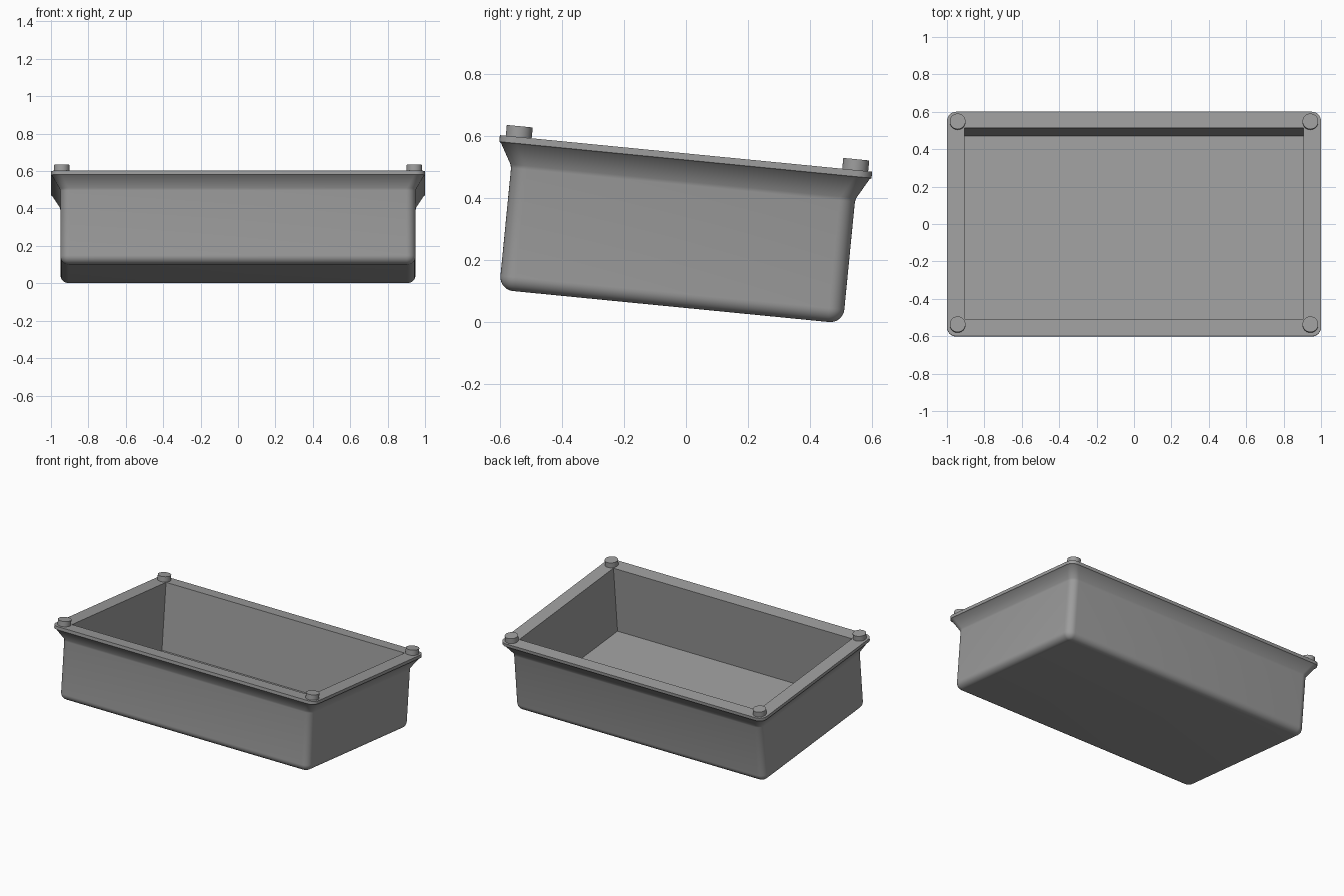
import bpy, bmesh, math
from mathutils import Matrix

if "Cube" in bpy.data.objects:
    bpy.data.objects.remove(bpy.data.objects["Cube"])

TILT = Matrix.Rotation(math.radians(-5.6), 4, 'X')
CY = -0.053          # tray centre along its own depth axis
SEG = 8              # segments per rounded corner
TOP = 0.542          # rim height in the tray's own frame

grey = bpy.data.materials.new("grey plastic")
grey.diffuse_color = (0.34, 0.34, 0.34, 1)
grey.use_nodes = True
grey.node_tree.nodes["Principled BSDF"].inputs["Base Color"].default_value = grey.diffuse_color


def finish(bm, name):
    bmesh.ops.recalc_face_normals(bm, faces=bm.faces)
    bm.transform(TILT)
    mesh = bpy.data.meshes.new(name)
    bm.to_mesh(mesh)
    bm.free()
    mesh.materials.append(grey)
    obj = bpy.data.objects.new(name, mesh)
    bpy.context.collection.objects.link(obj)
    bpy.ops.object.select_all(action='DESELECT')
    obj.select_set(True)
    bpy.context.view_layer.objects.active = obj
    bpy.ops.object.shade_smooth_by_angle(angle=math.radians(40))
    return obj


def ring(bm, hx, hy, r, z):
    """Rounded rectangle of vertices, corner by corner."""
    verts = []
    for c, (sx, sy) in enumerate([(1, 1), (-1, 1), (-1, -1), (1, -1)]):
        for i in range(SEG + 1):
            a = math.pi / 2 * (c + i / SEG)
            verts.append(bm.verts.new((sx * (hx - r) + r * math.cos(a),
                                       CY + sy * (hy - r) + r * math.sin(a), z)))
    return verts


def bridge(bm, a, b):
    for i in range(len(a)):
        j = (i + 1) % len(a)
        bm.faces.new((a[i], a[j], b[j], b[i]))


# Tray: rounded bottom, straight walls, flared collar, flat rim
bm = bmesh.new()
HX, HY, R, BOTTOM, ROUND = 0.95, 0.557, 0.05, 0.046, 0.045
sections = []
for i in range(SEG + 1):
    a = math.pi / 2 * i / SEG
    d = ROUND * (1 - math.sin(a))
    sections.append((HX - d, HY - d, R - d, BOTTOM + ROUND * (1 - math.cos(a))))
sections += [(HX, HY, R, 0.44), (0.953, 0.56, 0.05, 0.452),
             (0.993, 0.597, 0.05, 0.517), (1.0, 0.603, 0.05, 0.521),
             (1.0, 0.603, 0.05, TOP)]
rings = [ring(bm, *s) for s in sections]
for lower, upper in zip(rings, rings[1:]):
    bridge(bm, lower, upper)
bm.faces.new(rings[0])


# Sharp-cornered cavity
def cavity_corners(z):
    return [bm.verts.new((sx * 0.907, CY + 0.003 + sy * 0.513, z))
            for sx, sy in [(1, 1), (-1, 1), (-1, -1), (1, -1)]]


mouth, floor = cavity_corners(TOP), cavity_corners(0.09)
bridge(bm, mouth, floor)
bm.faces.new(floor)

# Flat top of the rim, from the outer edge to the cavity mouth
n = SEG + 1
outer = rings[-1]
for c in range(4):
    d = (c + 1) % 4
    bm.faces.new(outer[c * n:(c + 1) * n] + [mouth[c]])
    bm.faces.new((outer[c * n + SEG], outer[d * n], mouth[d], mouth[c]))
finish(bm, "tray")

# Round pegs on the rim corners
for side, sx in (("right", 1), ("left", -1)):
    for end, sy in (("front", -1), ("back", 1)):
        bm = bmesh.new()
        bmesh.ops.create_cone(
            bm, cap_ends=True, segments=32, radius1=0.042, radius2=0.042, depth=0.045,
            matrix=Matrix.Translation((sx * 0.943, CY + 0.003 + sy * 0.545, TOP + 0.0125)))
        finish(bm, f"{end}_{side}_peg")
